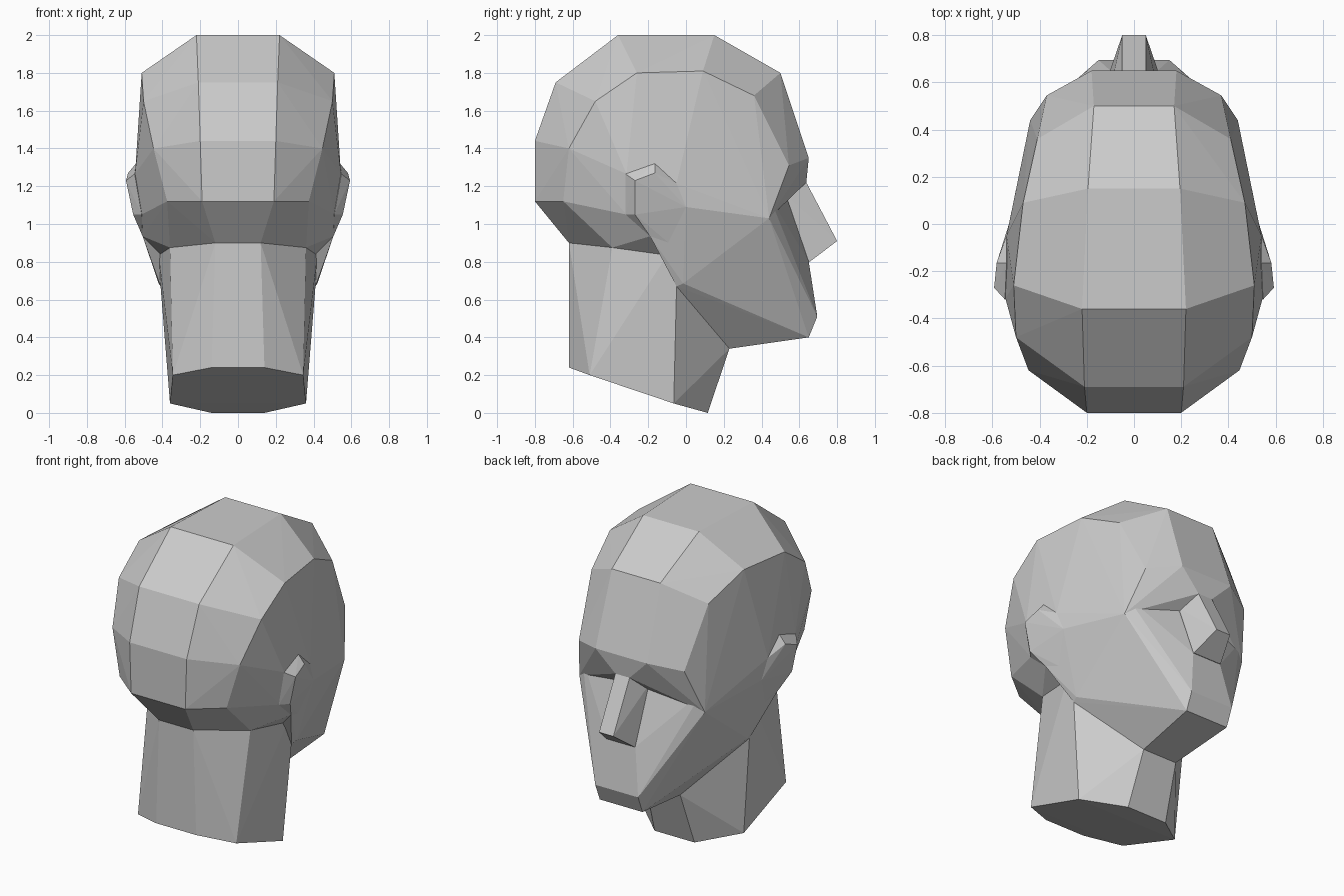
import bpy, bmesh

if "Cube" in bpy.data.objects:
    bpy.data.objects.remove(bpy.data.objects["Cube"])


def hull(name, points):
    """Convex faceted solid around a set of points."""
    bm = bmesh.new()
    for p in points:
        bm.verts.new(p)
    res = bmesh.ops.convex_hull(bm, input=bm.verts[:])
    junk = {e for k in ("geom_interior", "geom_unused") for e in res[k]
            if isinstance(e, bmesh.types.BMVert)}
    bmesh.ops.delete(bm, geom=list(junk), context='VERTS')
    bmesh.ops.recalc_face_normals(bm, faces=bm.faces[:])
    me = bpy.data.meshes.new(name)
    bm.to_mesh(me)
    bm.free()
    ob = bpy.data.objects.new(name, me)
    bpy.context.collection.objects.link(ob)
    return ob


def both(points):
    return [(s * x, y, z) for x, y, z in points for s in (1, -1)]


# Shared landmarks (right half)
eye = [(.12, .53, 1.15), (.42, .44, 1.15)]
cheek = [(.44, .44, 1.03), (.53, 0, 1.09)]
lobe = [(.505, -.19, .935), (.47, -.05, .865)]
nape = [(.12, -.62, .90), (.36, -.39, .875), (.42, -.10, .835)]
throat = [(.41, -.05, .67), (.12, .23, .34)]
bridge = (.05, .637, 1.22)

# Cranium: centre strip, outer rim, brow underside and ear line
strip = [(.19, -.80, 1.12), (.20, -.80, 1.44), (.21, -.69, 1.75), (.22, -.36, 2),
         (.195, .15, 2), (.17, .50, 1.80), (.18, .65, 1.35)]
rim = [(.375, -.65, 1.12), (.447, -.62, 1.40), (.50, -.48, 1.65), (.51, -.26, 1.80),
       (.47, .09, 1.81), (.41, .36, 1.68), (.37, .545, 1.31)]
side = [(.54, -.05, 1.215), (.545, -.315, 1.265), (.51, -.315, 1.05)]
head = hull("head", both(strip + rim + side + eye + cheek + lobe + nape + [bridge]))

# Face and jaw
chin = [(.15, .695, .51), (.15, .65, .40)]
face = hull("face", both(eye + cheek + lobe + chin + throat
                         + [(.10, .65, .80), (.42, -.015, .685)]))

# Nose
nose = hull("nose", both([bridge, (.05, .80, .91), (.10, .655, .80),
                          (.11, .53, 1.15), (.05, .45, .85)]))

# Neck
base = [(.14, -.62, .24), (.345, -.51, .20), (.36, -.065, .05), (.14, .115, 0)]
neck = hull("neck", both(base + nape + throat))

# Ears
ear = [(.593, -.27, 1.23), (.582, -.165, 1.27), (.555, -.27, 1.05),
       (.547, -.32, 1.265), (.54, -.165, 1.32), (.51, -.32, 1.05),
       (.54, -.05, 1.215), (.53, 0, 1.09), (.45, -.20, 1.10)] + lobe
ears = [hull("ear", [(s * x, y, z) for x, y, z in ear]) for s in (1, -1)]

# Merge the parts into one faceted skin
parts = [face, neck, nose] + ears
for part in parts:
    mod = head.modifiers.new("join_" + part.name, 'BOOLEAN')
    mod.operation, mod.solver, mod.object = 'UNION', 'EXACT', part
deps = bpy.context.evaluated_depsgraph_get()
merged = bpy.data.meshes.new_from_object(head.evaluated_get(deps))
head.modifiers.clear()
head.data = merged
for part in parts:
    bpy.data.objects.remove(part)
